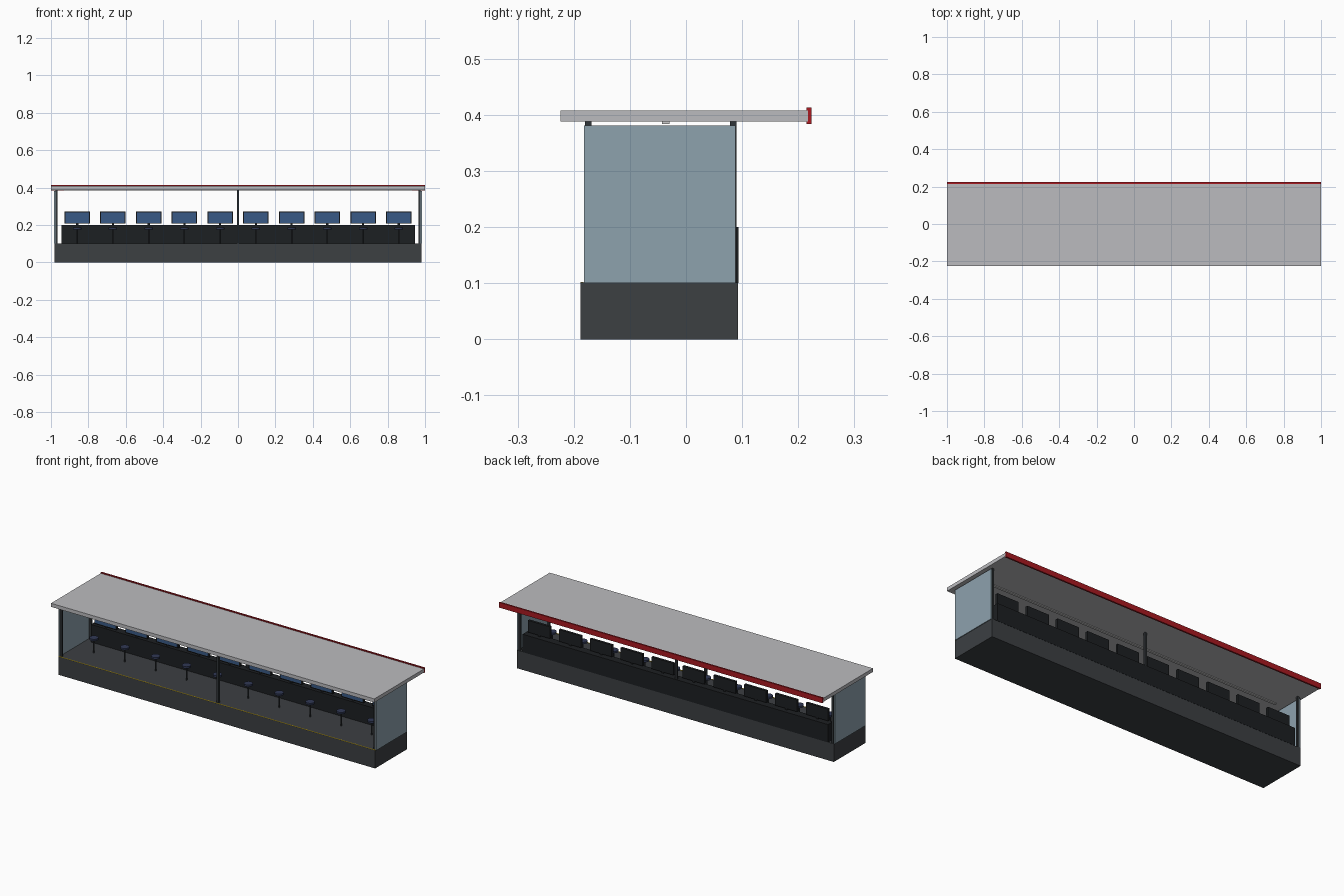
import bpy

if "Cube" in bpy.data.objects:
    bpy.data.objects.remove(bpy.data.objects["Cube"])

def mat(name, col):
    m = bpy.data.materials.new(name)
    m.diffuse_color = (*col, 1)
    m.use_nodes = True
    m.node_tree.nodes["Principled BSDF"].inputs["Base Color"].default_value = m.diffuse_color
    return m

DARK = mat("dark_grey", (0.045, 0.05, 0.055))
BLACK = mat("black", (0.012, 0.014, 0.016))
POST = mat("post_grey", (0.03, 0.035, 0.04))
ROOF = mat("roof_grey", (0.5, 0.5, 0.52))
RED = mat("red", (0.4, 0.01, 0.015))
GLASS = mat("glass", (0.27, 0.36, 0.42))
BLUE = mat("screen_blue", (0.04, 0.1, 0.24))
SEAT = mat("seat_blue", (0.03, 0.04, 0.09))
YELLOW = mat("yellow", (0.7, 0.5, 0.02))
LIGHT = mat("light_white", (0.8, 0.8, 0.8))

def box(name, x, y, z, m):
    """Box from (min, max) ranges on each axis."""
    r = (x, y, z)
    bpy.ops.mesh.primitive_cube_add(size=1, location=[(a + b) / 2 for a, b in r])
    o = bpy.context.object
    o.name = name
    o.scale = [b - a for a, b in r]
    bpy.ops.object.transform_apply(location=False, rotation=False, scale=True)
    o.data.materials.append(m)
    return o

def cyl(name, x, y, z, radius, sides, m):
    bpy.ops.mesh.primitive_cylinder_add(vertices=sides, radius=radius, depth=z[1] - z[0],
                                        location=(x, y, (z[0] + z[1]) / 2))
    o = bpy.context.object
    o.name = name
    o.data.materials.append(m)
    bpy.ops.object.shade_smooth_by_angle()
    return o

# platform, safety line and counter
box("platform", (-0.98, 0.98), (-0.188, 0.093), (0, 0.101), DARK)
box("edge_line", (-0.98, 0.98), (-0.188, -0.183), (0.101, 0.1025), YELLOW)
box("counter", (-0.945, 0.945), (0.05, 0.094), (0.1, 0.2), BLACK)

# roof, rear fascia and ceiling light
box("roof", (-1, 1), (-0.224, 0.217), (0.388, 0.408), ROOF)
box("rear_fascia", (-1, 1), (0.215, 0.224), (0.384, 0.413), RED)
box("ceiling_light", (-0.93, 0.93), (-0.043, -0.029), (0.384, 0.388), LIGHT)

# posts in two rows of three
for row, y in (("front", -0.174), ("rear", 0.084)):
    for x in (-0.97, 0, 0.97):
        box(row + "_post", (x - 0.006, x + 0.006), (y - 0.006, y + 0.006), (0.1, 0.389), POST)

# glass end panels
for s in (-1, 1):
    box("end_glass", sorted((s * 0.977, s * 0.984)), (-0.182, 0.088), (0.1, 0.381), GLASS)

# workstations: monitor, screen, stand and stool
for i in range(10):
    x = -0.86 + i * 1.72 / 9
    box("monitor", (x - 0.068, x + 0.068), (0.057, 0.071), (0.207, 0.273), BLACK)
    box("screen", (x - 0.063, x + 0.063), (0.0555, 0.058), (0.212, 0.268), BLUE)
    box("monitor_stand", (x - 0.006, x + 0.006), (0.06, 0.07), (0.2, 0.208), BLACK)
    cyl("stool_pole", x, -0.045, (0.1, 0.177), 0.004, 10, POST)
    cyl("stool_seat", x, -0.045, (0.176, 0.186), 0.023, 20, SEAT)
